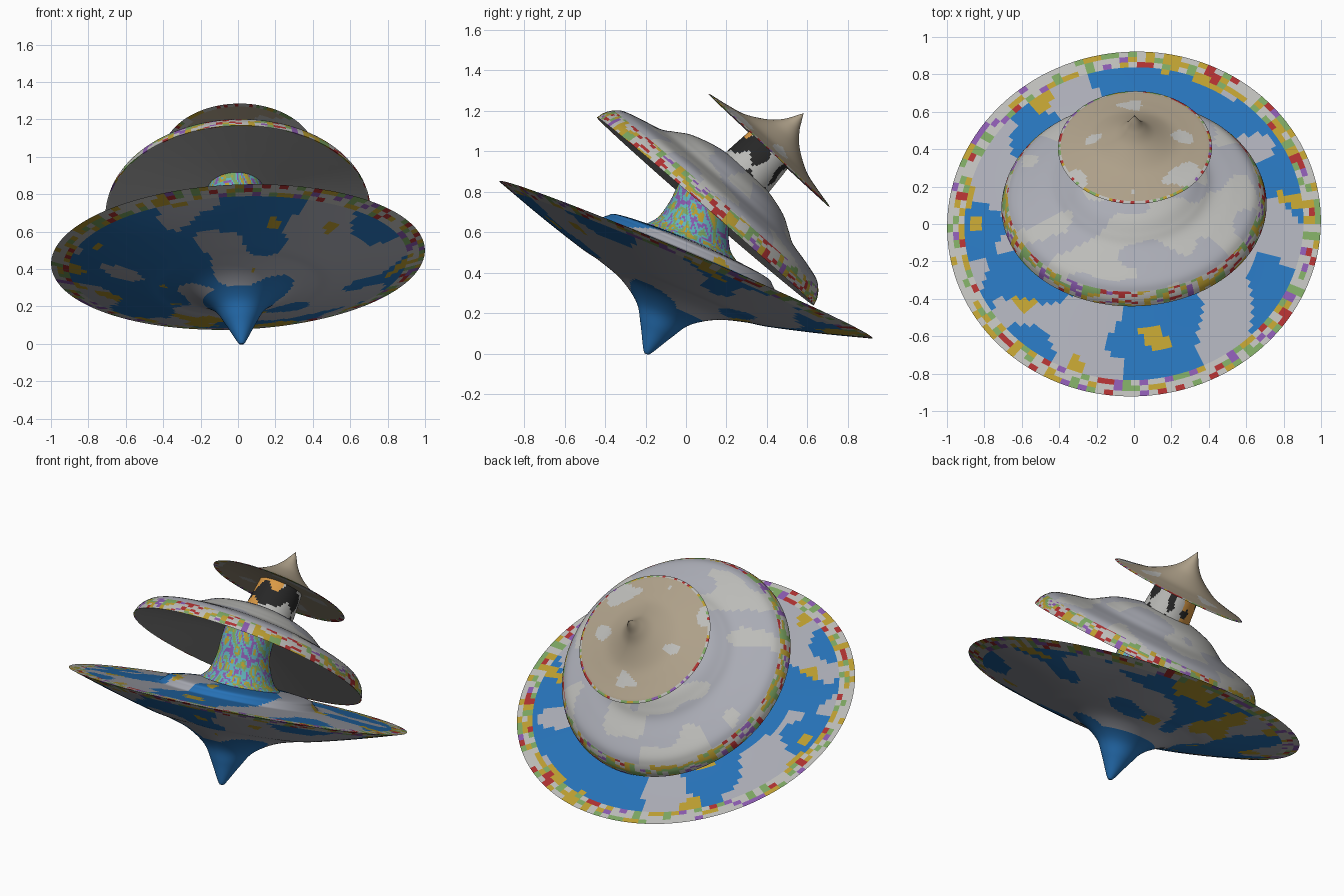
import bpy, bmesh, math
from mathutils import Vector, Matrix, noise

if "Cube" in bpy.data.objects:
    bpy.data.objects.remove(bpy.data.objects["Cube"])

SEG = 128


def mat(name, rgb):
    m = bpy.data.materials.new(name)
    m.diffuse_color = (*rgb, 1)
    m.use_nodes = True
    m.node_tree.nodes["Principled BSDF"].inputs["Base Color"].default_value = m.diffuse_color
    return m


PALETTE = {n: mat(n, c) for n, c in {
    "blue": (0.02, 0.17, 0.48), "cloud": (0.40, 0.41, 0.46), "pale": (0.50, 0.50, 0.48),
    "gold": (0.50, 0.34, 0.03), "red": (0.42, 0.03, 0.03), "purple": (0.25, 0.10, 0.42),
    "green": (0.20, 0.38, 0.12), "tan": (0.42, 0.35, 0.25), "black": (0.02, 0.02, 0.02),
    "orange": (0.70, 0.32, 0.06), "teal": (0.12, 0.45, 0.50), "underside": (0.35, 0.35, 0.35),
}.items()}
NAMES = list(PALETTE)


def smooth_run(pts, steps):
    """Catmull-Rom curve through profile points."""
    v = [Vector(p) for p in pts]
    v = [2 * v[0] - v[1]] + v + [2 * v[-1] - v[-2]]
    out = []
    for a, b, c, d in zip(v, v[1:], v[2:], v[3:]):
        for i in range(steps):
            t = i / steps
            out.append(0.5 * (2*b + (c-a)*t + (2*a-5*b+4*c-d)*t*t + (3*b-a-3*c+d)*t**3))
    return out + [v[-2]]


def loft(name, rings, paint):
    """Skin circles (centre, tilt matrix, radius); paint(radius, t, co) names a colour."""
    bm = bmesh.new()
    loops = []
    for c, rot, r in rings:
        loops.append([bm.verts.new(Vector(c) + rot @ Vector((r * math.cos(t), r * math.sin(t), 0)))
                      for t in (2 * math.pi * i / SEG for i in range(SEG))])
    for k, (lo, hi) in enumerate(zip(loops, loops[1:])):
        r = (rings[k][2] + rings[k + 1][2]) / 2
        for i in range(SEG):
            j = (i + 1) % SEG
            f = bm.faces.new((lo[i], lo[j], hi[j], hi[i]))
            f.material_index = NAMES.index(paint(r, k / len(loops), f.calc_center_median()))
    for ring, t in ((loops[0], 0), (loops[-1], 1)):
        f = bm.faces.new(ring)
        f.material_index = NAMES.index(paint(0, t, f.calc_center_median()))
    bmesh.ops.recalc_face_normals(bm, faces=bm.faces)
    me = bpy.data.meshes.new(name)
    bm.to_mesh(me)
    bm.free()
    for m in PALETTE.values():
        me.materials.append(m)
    ob = bpy.data.objects.new(name, me)
    bpy.context.collection.objects.link(ob)
    bpy.ops.object.select_all(action='DESELECT')
    ob.select_set(True)
    bpy.context.view_layer.objects.active = ob
    bpy.ops.object.shade_smooth_by_angle(angle=math.radians(40))


def tilt_matrix(deg, lean=0):
    """Tip the axis towards +y by deg and sideways by lean radians."""
    return Matrix.Rotation(lean, 3, 'Y') @ Matrix.Rotation(-math.radians(deg), 3, 'X')


def lathe(name, centre, tilt, lean, runs, paint):
    """Revolve (radius, height) runs about a tilted axis."""
    rot = tilt_matrix(tilt, lean)
    prof = []
    for run in runs:
        pts = smooth_run(run, 8)
        prof += pts[1:] if prof else pts
    loft(name, [(Vector(centre) + rot @ Vector((0, 0, h)), rot, max(r, 0.002))
                for r, h in prof], paint)


def column(name, sections, paint):
    """Loft (x, y, z, tilt, radius) sections."""
    pos = smooth_run([s[:3] for s in sections], 8)
    form = smooth_run([s[3:] for s in sections], 8)
    loft(name, [(p, tilt_matrix(f[0]), f[1]) for p, f in zip(pos, form)], paint)


def n(co, s, seed=0):
    return noise.noise(Vector(co) * s + Vector((seed, seed * 1.7, 3.1)))


BRIGHT = ["gold", "pale", "red", "pale", "purple", "pale", "green"]


def confetti(co, s=11):
    return BRIGHT[int((n(co, s, 7) * 0.9 + 1) * len(BRIGHT)) % len(BRIGHT)]


def sky(r, t, co):
    if r > 0.9:
        return confetti(co)
    if r < 0.2 and co.z < 0.35:
        return "blue"
    if n(co, 5, 21) > 0.42:
        return "gold"
    return "blue" if n(co, 3.2, 2) > -0.04 else "cloud"


def canopy(r, t, co):
    if t < 0.27:
        return "underside"
    if r > 0.67:
        return confetti(co)
    return "pale" if n(co, 5, 5) > 0.1 else "cloud"


def straw(r, t, co):
    if r > 0.395:
        return confetti(co, 16)
    return "pale" if n(co, 5, 9) > 0.35 else "tan"


def stripes(r, t, co):
    k = n((co.x * 3, co.y * 3, co.z), 8, 3)
    return ["purple", "teal", "green", "gold", "teal"][int((k + 1) * 6) % 5]


def patches(r, t, co):
    if n(co, 10, 1) > 0.08:
        return "black"
    return "orange" if n(co, 4, 6) > 0.1 else "pale"


# Large lower disc with pointed underside and raised hub on top
lathe("lower_disc", (0, 0, 0.464), 22.8, -0.042, [
    [(0, -0.504), (0.02, -0.494), (0.084, -0.38), (0.145, -0.288), (0.26, -0.213),
     (0.40, -0.168), (0.51, -0.145), (0.75, -0.078), (1.0, 0)],
    [(1.0, 0), (0.75, 0.01), (0.47, 0.025)],
    [(0.47, 0.025), (0.44, 0.052), (0.40, 0.073), (0.22, 0.09), (0, 0.1)]], sky)

# Middle canopy, hollow below
lathe("middle_canopy", (0, 0.101, 0.709), 40.9, -0.03, [
    [(0, 0.12), (0.2, 0.1), (0.45, 0.05), (0.64, 0.008), (0.709, -0.008)],
    [(0.709, -0.008), (0.698, 0.03), (0.672, 0.068), (0.63, 0.1), (0.54, 0.127), (0.435, 0.153),
     (0.375, 0.188), (0.30, 0.232), (0.187, 0.266), (0.1, 0.279), (0, 0.284)]], canopy)

# Pointed hat on top
lathe("top_hat_cone", (0.005, 0.41, 1.005), 43, -0.01, [
    [(0, 0.03), (0.2, 0.02), (0.412, -0.002)],
    [(0.412, 0.002), (0.3, 0.024), (0.206, 0.05), (0.105, 0.11), (0.05, 0.166),
     (0.02, 0.215), (0, 0.25)]], straw)

# Bent lower column and short neck
column("lower_column", [(0, 0.03, 0.55, 23, 0.24), (-0.003, 0.042, 0.595, 25, 0.195),
                        (-0.008, 0.066, 0.68, 28, 0.163), (-0.012, 0.093, 0.76, 32, 0.152),
                        (-0.015, 0.15, 0.85, 37, 0.15)], stripes)
column("upper_neck", [(0.005, 0.26, 0.85, 44, 0.15), (0.007, 0.34, 0.935, 44, 0.141),
                      (0.008, 0.425, 1.025, 43, 0.13)], patches)
